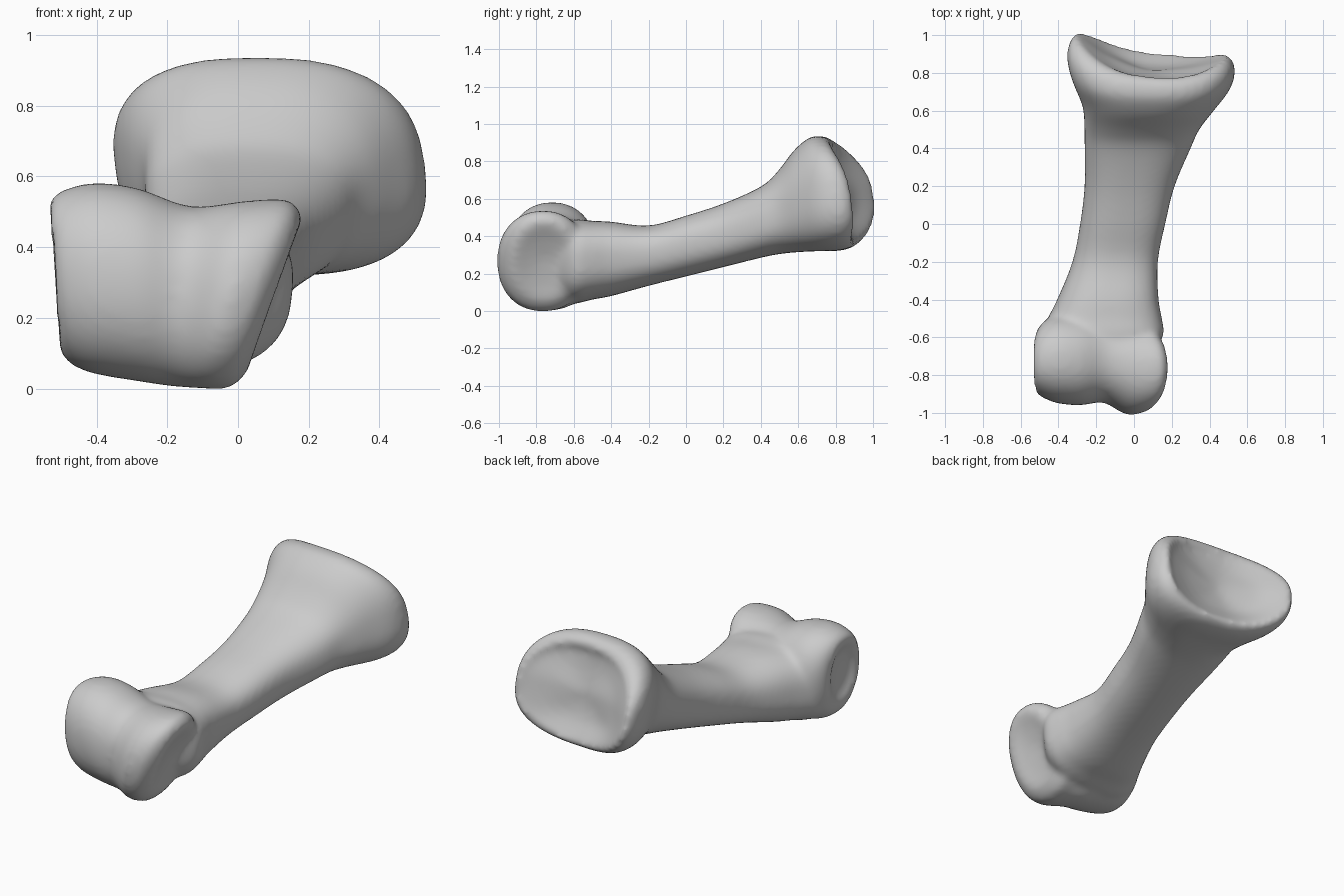
import bpy
import bmesh
from math import sin, cos, tau
from mathutils import Vector

cube = bpy.data.objects.get("Cube")
if cube:
    bpy.data.objects.remove(cube)

SIDES = 48
STEPS = 4


def power(v, n):
    """Signed power used to square off an ellipse."""
    return (1 if v > 0 else -1) * abs(v) ** (2 / n)


def refine(rings):
    """Add in-between rings along a smooth curve through the given ones."""
    out = []
    for k in range(len(rings) - 1):
        a, b, c = rings[max(k - 1, 0)], rings[k], rings[k + 1]
        d = rings[min(k + 2, len(rings) - 1)]
        for step in range(STEPS):
            t = step / STEPS
            out.append([q + (r - p) * t / 2 + (p * 2 - q * 5 + r * 4 - s) * t ** 2 / 2
                        + (q * 3 - p - r * 3 + s) * t ** 3 / 2
                        for p, q, r, s in zip(a, b, c, d)])
    return out + [rings[-1]]


def loft(bm, rings):
    """Skin a closed tube through rings of points and cap both ends."""
    loops = [[bm.verts.new(p) for p in ring] for ring in refine(rings)]
    for a, b in zip(loops, loops[1:]):
        for i in range(SIDES):
            j = (i + 1) % SIDES
            bm.faces.new((a[i], a[j], b[j], b[i]))
    bm.faces.new(loops[0][::-1])
    bm.faces.new(loops[-1])


def shaft_ring(y, x0, x1, z0, z1, skew=0, flare=0, n=2.5):
    """Upright section; flare bends it to follow the saddle-shaped rim."""
    cx, cz = (x0 + x1) / 2, (z0 + z1) / 2
    pts = []
    for i in range(SIDES):
        c, s = cos(tau * i / SIDES), sin(tau * i / SIDES)
        dz = (z1 - z0) / 2 * power(s, n)
        x = cx + (x1 - x0) / 2 * power(c, n) + skew * dz
        bend = -0.06 * c - 0.06 * s + 0.05 * cos(2 * tau * i / SIDES)
        pts.append(Vector((x, y + flare * bend, cz + dz)))
    return pts


def knuckle_ring(x, y0, y1, z0, z1, tilt=0, n=2.2):
    """Section across the knuckle, leaning sideways by tilt."""
    pts = []
    for i in range(SIDES):
        c, s = cos(tau * i / SIDES), sin(tau * i / SIDES)
        dz = (z1 - z0) / 2 * power(s, n)
        y = (y0 + y1) / 2 + (y1 - y0) / 2 * power(c, n)
        pts.append(Vector((x + tilt * dz, y, (z0 + z1) / 2 + dz)))
    return pts


# Shaft, flaring into the broad end and turning in to form the hollow socket
shaft = [
    (-0.72, -0.44, 0.05, 0.06, 0.45, 0.15),
    (-0.60, -0.495, 0.15, 0.04, 0.49, 0.12, 0, 2.7),
    (-0.50, -0.455, 0.145, 0.062, 0.482, 0.1, 0, 2.7),
    (-0.40, -0.405, 0.128, 0.08, 0.478, 0.1, 0, 2.6),
    (-0.20, -0.325, 0.125, 0.135, 0.457, 0.1),
    (0.00, -0.285, 0.165, 0.185, 0.51, 0.08),
    (0.20, -0.262, 0.215, 0.235, 0.575, 0.04),
    (0.40, -0.262, 0.30, 0.285, 0.665),
    (0.50, -0.263, 0.345, 0.305, 0.745, -0.04, 0.1),
    (0.60, -0.27, 0.42, 0.315, 0.86, -0.08, 0.2),
    (0.70, -0.315, 0.495, 0.32, 0.925, -0.12, 0.4, 2.6),
    (0.78, -0.345, 0.527, 0.32, 0.937, -0.12, 0.6, 2.6),
    (0.85, -0.345, 0.525, 0.33, 0.925, -0.12, 0.85, 2.6),
    (0.895, -0.31, 0.49, 0.36, 0.89, -0.12, 1, 2.5),
    (0.875, -0.26, 0.45, 0.40, 0.85, -0.1, 0.95, 2.4),
    (0.84, -0.15, 0.33, 0.47, 0.77, -0.05, 0.55),
    (0.82, -0.02, 0.20, 0.55, 0.69, 0, 0.2),
    (0.815, 0.07, 0.11, 0.61, 0.63),
]

# Knuckle with two lobes, a groove between them and dimpled sides
knuckle = [
    (-0.485, -0.76, -0.70, 0.29, 0.35, -0.05),
    (-0.49, -0.82, -0.66, 0.20, 0.43, -0.06),
    (-0.52, -0.87, -0.61, 0.14, 0.50, -0.07),
    (-0.51, -0.90, -0.56, 0.09, 0.54, -0.07),
    (-0.47, -0.925, -0.51, 0.06, 0.566, -0.05),
    (-0.40, -0.95, -0.48, 0.04, 0.582),
    (-0.28, -0.96, -0.48, 0.02, 0.566),
    (-0.16, -0.945, -0.50, 0.006, 0.515, 0.1),
    (-0.04, -1.008, -0.52, 0, 0.53, 0.2),
    (0.05, -0.995, -0.53, 0, 0.536, 0.3),
    (0.085, -0.96, -0.565, 0.02, 0.512, 0.34),
    (0.105, -0.92, -0.60, 0.06, 0.468, 0.36),
    (0.09, -0.85, -0.66, 0.14, 0.38, 0.35),
    (0.08, -0.78, -0.72, 0.23, 0.29, 0.3),
]

bm = bmesh.new()
loft(bm, [shaft_ring(*r) for r in shaft])
loft(bm, [knuckle_ring(*r) for r in knuckle])
bmesh.ops.recalc_face_normals(bm, faces=bm.faces)
mesh = bpy.data.meshes.new("finger_bone")
bm.to_mesh(mesh)
bm.free()
bone = bpy.data.objects.new("finger_bone", mesh)
bpy.context.collection.objects.link(bone)

# Plain grey surface
grey = bpy.data.materials.new("bone_grey")
grey.use_nodes = True
colour = (0.6, 0.6, 0.6, 1)
grey.diffuse_color = colour
grey.node_tree.nodes["Principled BSDF"].inputs["Base Color"].default_value = colour
mesh.materials.append(grey)

# Fuse the two volumes and soften the join
remesh = bone.modifiers.new("fuse", "REMESH")
remesh.mode = "VOXEL"
remesh.voxel_size = 0.016
remesh.use_smooth_shade = True
soften = bone.modifiers.new("soften", "SMOOTH")
soften.factor = 0.5
soften.iterations = 14
